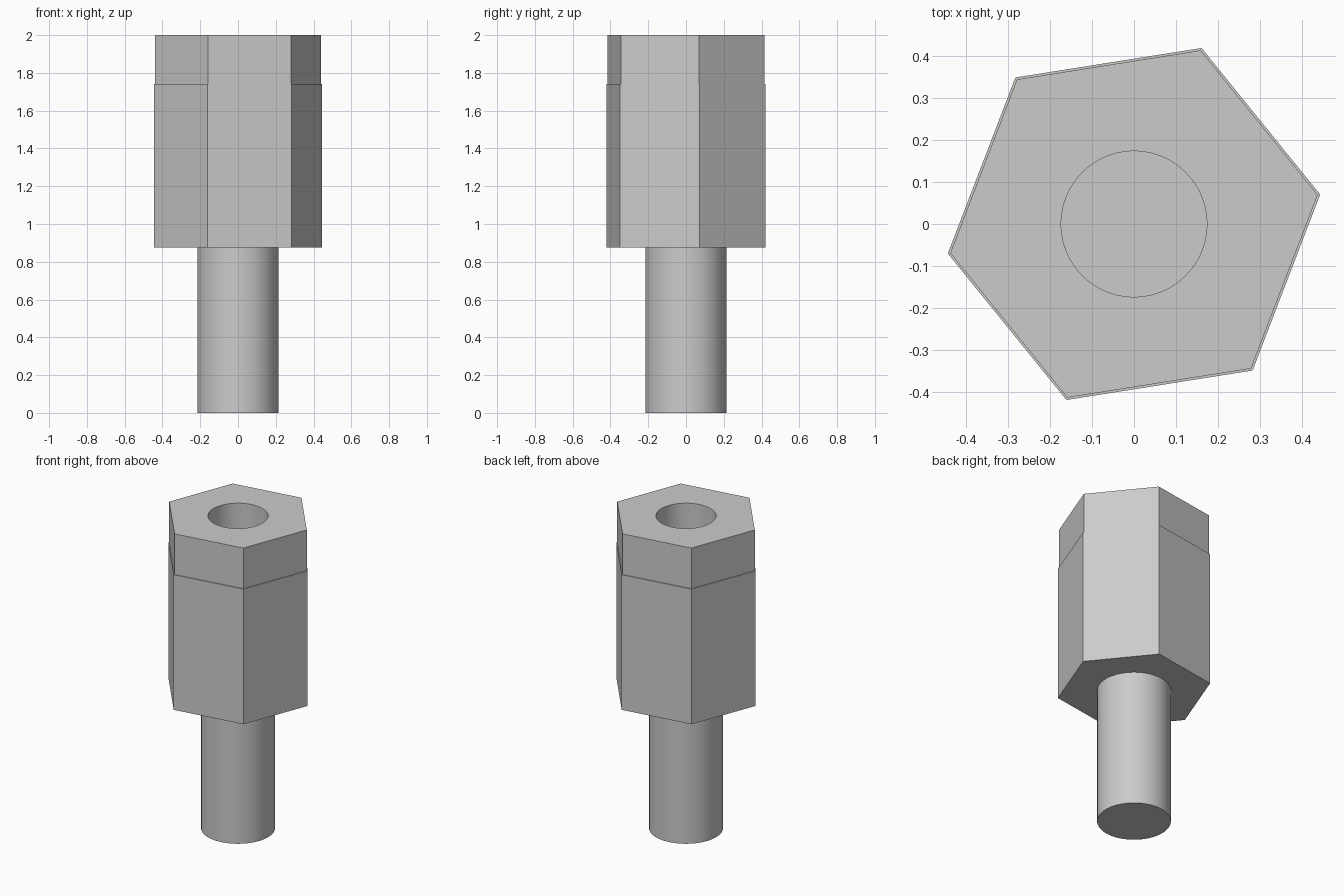
import bpy, bmesh
from math import cos, sin, tau, radians

if "Cube" in bpy.data.objects:
    bpy.data.objects.remove(bpy.data.objects["Cube"], do_unlink=True)

GREY = (0.6, 0.6, 0.6, 1)
metal = bpy.data.materials.new("grey_metal")
metal.use_nodes = True
metal.diffuse_color = GREY
metal.node_tree.nodes["Principled BSDF"].inputs["Base Color"].default_value = GREY


def stack(name, sides, rings, turn=0.0):
    """Closed prism through (radius, z) rings, from bottom to top."""
    bm = bmesh.new()
    loops = [[bm.verts.new((r * cos(turn + tau * i / sides),
                            r * sin(turn + tau * i / sides), z))
              for i in range(sides)] for r, z in rings]
    for low, high in zip(loops, loops[1:]):
        for i in range(sides):
            j = (i + 1) % sides
            bm.faces.new((low[i], low[j], high[j], high[i]))
    bm.faces.new(loops[0][::-1])
    bm.faces.new(loops[-1])
    mesh = bpy.data.meshes.new(name)
    bm.to_mesh(mesh)
    bm.free()
    mesh.materials.append(metal)
    obj = bpy.data.objects.new(name, mesh)
    bpy.context.collection.objects.link(obj)
    return obj


def select_only(obj):
    bpy.ops.object.select_all(action='DESELECT')
    obj.select_set(True)
    bpy.context.view_layer.objects.active = obj


# Round stud below, hexagonal body with a slightly narrower collar on top
stud = stack("stud", 96, [(0.214, 0), (0.214, 0.876)])
body = stack("hex_body", 6,
             [(0.45, 0.875), (0.45, 1.74), (0.444, 1.74), (0.444, 2)], radians(9))

# Blind hole in the top
cutter = stack("hole_cutter", 96, [(0.174, 1.25), (0.174, 2.1)])
cutter.hide_render = True
cut = body.modifiers.new("hole", 'BOOLEAN')
cut.operation = 'DIFFERENCE'
cut.solver = 'EXACT'
cut.object = cutter
select_only(body)
bpy.ops.object.modifier_apply(modifier=cut.name)
bpy.data.objects.remove(cutter, do_unlink=True)

# Smooth round walls, crisp edges
for part in (stud, body):
    select_only(part)
    bpy.ops.object.shade_smooth_by_angle(angle=radians(30))
